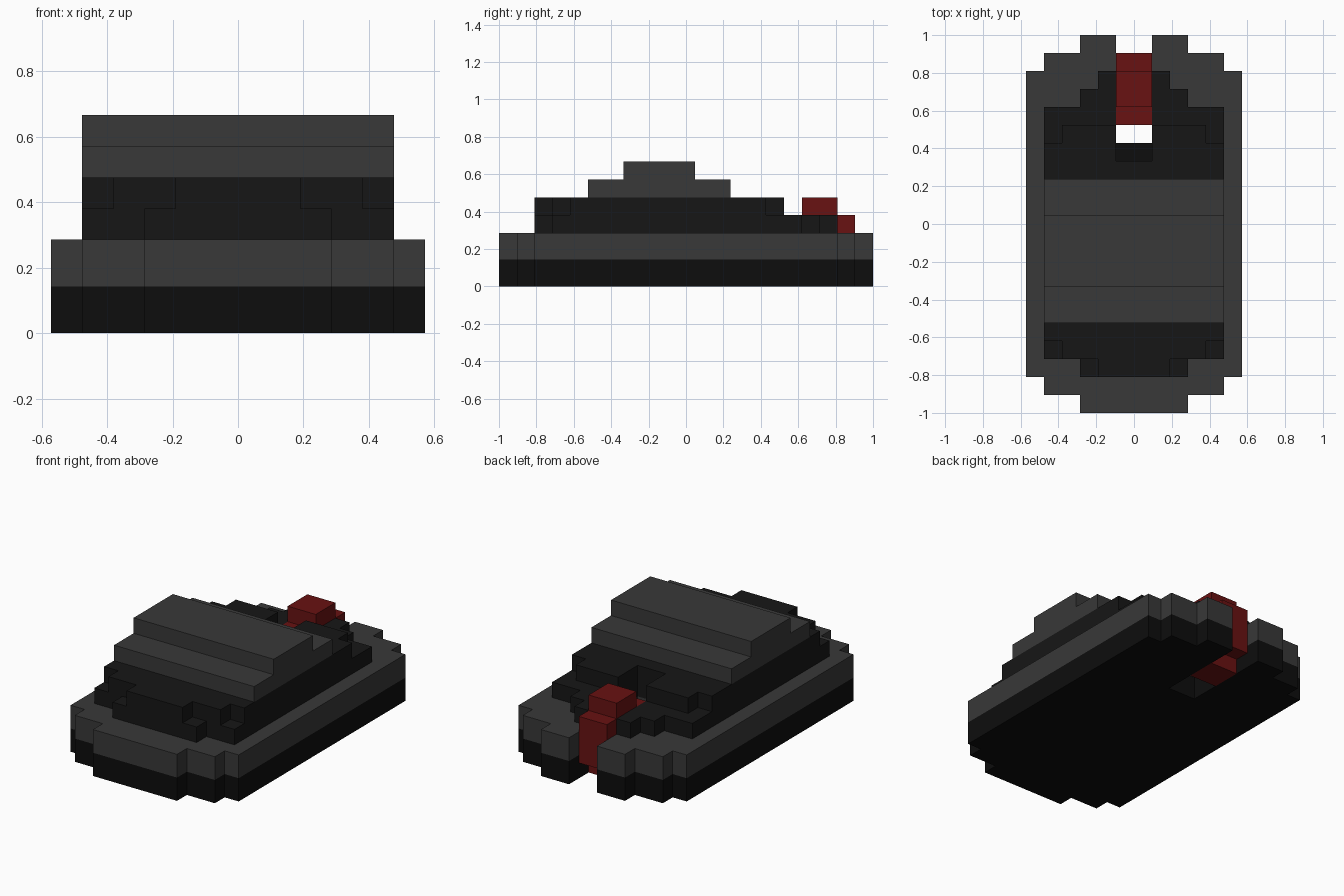
import bpy, bmesh
from mathutils import Vector

if "Cube" in bpy.data.objects:
    bpy.data.objects.remove(bpy.data.objects["Cube"])

U = 2 / 21  # one block of the grid; all sizes below are in blocks


def material(name, rgb):
    m = bpy.data.materials.new(name)
    m.diffuse_color = (*rgb, 1)
    m.use_nodes = True
    m.node_tree.nodes["Principled BSDF"].inputs["Base Color"].default_value = m.diffuse_color
    return m


GREY = material("dark_grey", (0.04, 0.04, 0.04))
DARK = material("charcoal", (0.008, 0.008, 0.008))
BLACK = material("black", (0.004, 0.004, 0.004))
RED = material("red", (0.14, 0.006, 0.006))


def extrude(name, points, push, mat):
    """Extrude a closed outline along the push vector."""
    bm = bmesh.new()
    face = bm.faces.new([bm.verts.new(Vector(p) * U) for p in points])
    new = bmesh.ops.extrude_face_region(bm, geom=[face])["geom"]
    verts = [g for g in new if isinstance(g, bmesh.types.BMVert)]
    bmesh.ops.translate(bm, verts=verts, vec=Vector(push) * U)
    bmesh.ops.recalc_face_normals(bm, faces=bm.faces)
    me = bpy.data.meshes.new(name)
    bm.to_mesh(me)
    bm.free()
    me.materials.append(mat)
    ob = bpy.data.objects.new(name, me)
    bpy.context.collection.objects.link(ob)
    return ob


def slab(name, half, z0, z1, mat):
    """Horizontal layer from the right half of its outline, mirrored in x."""
    pts = half + [(-x, y) for x, y in reversed(half)]
    return extrude(name, [(x, y, z0) for x, y in pts], (0, 0, z1 - z0), mat)


def side_profile(name, pts, half_width, mat):
    """Part with a (y, z) profile running across the width."""
    return extrude(name, [(-half_width, y, z) for y, z in pts],
                   (2 * half_width, 0, 0), mat)


def body_outline(slot):
    return [(3, -10.5), (3, -9.5), (5, -9.5), (5, -8.5), (6, -8.5),
            (6, 8.5), (5, 8.5), (5, 9.5), (3, 9.5), (3, 10.5),
            (1, 10.5), (1, slot)]


# Base and rim, with the wheel slot open at the back
slab("base", body_outline(4.5), 0, 1.5, BLACK)
slab("rim", body_outline(3.5), 1.5, 3, GREY)

# Two stepped layers of the upper shell
slab("lower_shell", [(3, -8.5), (3, -7.5), (5, -7.5), (5, 6.5), (3, 6.5),
                     (3, 7.5), (2, 7.5), (2, 8.5), (1, 8.5), (1, 3.5)],
     3, 4, DARK)
slab("upper_shell", [(2, -8.5), (2, -7.5), (4, -7.5), (4, -6.5), (5, -6.5),
                     (5, 4.5), (4, 4.5), (4, 5.5), (1, 5.5), (1, 3.5)],
     4, 5, DARK)

# Palm hump
side_profile("hump", [(-5.5, 5), (2.5, 5), (2.5, 6), (0.5, 6),
                      (0.5, 7), (-3.5, 7), (-3.5, 6), (-5.5, 6)], 5, GREY)

# Scroll wheel
side_profile("wheel", [(6.5, 0), (8.5, 0), (8.5, 1), (9.5, 1), (9.5, 4),
                       (8.5, 4), (8.5, 5), (6.5, 5), (6.5, 4), (5.5, 4),
                       (5.5, 1), (6.5, 1)], 1, RED)
